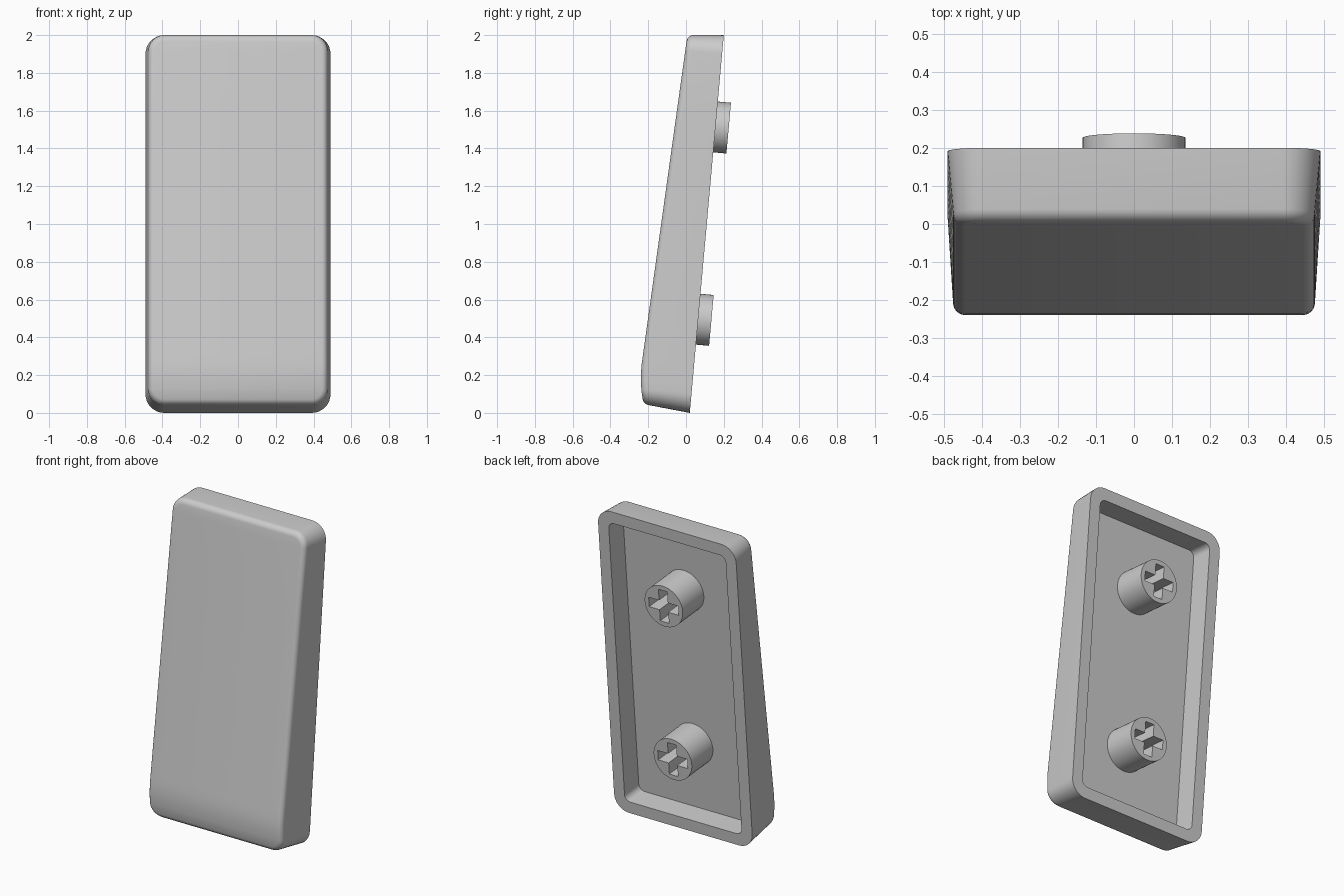
import bpy, bmesh, math
from mathutils import Matrix, Vector

if "Cube" in bpy.data.objects:
    bpy.data.objects.remove(bpy.data.objects["Cube"])

TILT = math.atan(0.09)            # lean of the open back plane
C, S = math.cos(TILT), math.sin(TILT)

grey = bpy.data.materials.new("light_grey")
grey.diffuse_color = (0.6, 0.6, 0.6, 1)
grey.use_nodes = True
grey.node_tree.nodes["Principled BSDF"].inputs["Base Color"].default_value = grey.diffuse_color


def back(x, u, n):
    """Point on the leaning back plane: u runs up it, n points out of it."""
    return Vector((x, 0.02 + S * u + C * n, C * u - S * n))


def front_y(z):
    """Side profile of the front: straight slope, curling back at the foot."""
    return -0.24 + 0.139 * (z - 0.22) + 0.8 * max(0, 0.27 - z) ** 2


def outline(w, lo, hi, r, n=8):
    """Rounded rectangle: right half bottom to top, then left half back down."""
    right = []
    for i in range(n + 1):
        a = math.pi / 2 * (i / n - 1)
        right.append((w - r + r * math.cos(a), lo + r + r * math.sin(a)))
    for f in (0.025, 0.05, 0.075, 0.1, 0.13, 0.2, 0.4, 0.6, 0.8):
        right.append((w, lo + r + f * (hi - lo - 2 * r)))
    for i in range(n + 1):
        a = math.pi / 2 * i / n
        right.append((w - r + r * math.cos(a), hi - r + r * math.sin(a)))
    return right + [(-x, z) for x, z in reversed(right)]


def finish(name, bm):
    bmesh.ops.recalc_face_normals(bm, faces=bm.faces)
    me = bpy.data.meshes.new(name)
    bm.to_mesh(me)
    bm.free()
    ob = bpy.data.objects.new(name, me)
    bpy.context.collection.objects.link(ob)
    me.materials.append(grey)
    return ob


def smooth(ob):
    bpy.ops.object.select_all(action='DESELECT')
    ob.select_set(True)
    bpy.context.view_layer.objects.active = ob
    bpy.ops.object.shade_smooth_by_angle(angle=math.radians(35))


# Shell: rings run from the filleted front, over the rim, into the cavity
rings = []
E = 0.032
for k in range(6, -1, -1):
    a = math.pi / 2 * k / 6
    d = E * (1 - math.cos(a))
    pts = outline(0.475 - d, 0.04 + d, 2.0 - d, 0.085 - d)
    rings.append([Vector((x, front_y(z) + E * (1 - math.sin(a)), z)) for x, z in pts])
rings.append([back(x, u, 0) for x, u in outline(0.49, 0, 2 / C, 0.1)])
for depth in (0, -0.145):
    rings.append([back(x, u, depth) for x, u in outline(0.415, 0.075, 1.932, 0.04)])

bm = bmesh.new()
vr = [[bm.verts.new(p) for p in ring] for ring in rings]
N = len(vr[0])
for a, b in zip(vr, vr[1:]):
    for i in range(N):
        j = (i + 1) % N
        bm.faces.new((a[i], a[j], b[j], b[i]))
for i in range(N // 2 - 1):       # front surface, strips from side to side
    bm.faces.new((vr[0][i], vr[0][i + 1], vr[0][N - 2 - i], vr[0][N - 1 - i]))
bm.faces.new(vr[-1])              # cavity floor
smooth(finish("shell", bm))


def prism(name, pts, u0, n0, n1):
    """Extrude a flat outline along the back plane's normal."""
    bm = bmesh.new()
    lo = [bm.verts.new(back(x, u0 + v, n0)) for x, v in pts]
    hi = [bm.verts.new(back(x, u0 + v, n1)) for x, v in pts]
    bm.faces.new(lo)
    bm.faces.new(hi)
    for i in range(len(pts)):
        j = (i + 1) % len(pts)
        bm.faces.new((lo[i], lo[j], hi[j], hi[i]))
    return finish(name, bm)


# Mounting stems with a cross-shaped socket
circle = [(0.135 * math.cos(math.tau * i / 48), 0.135 * math.sin(math.tau * i / 48))
          for i in range(48)]
L, W = 0.105, 0.031
arm = [(L, -W), (L, W), (W, W)]
cross = []
for q in range(4):
    rot = Matrix.Rotation(q * math.pi / 2, 2)
    cross += [tuple(rot @ Vector(p)) for p in arm]

for name, u in (("lower_stem", 0.498), ("upper_stem", 1.52)):
    stem = prism(name, circle, u, -0.15, 0.07)
    cutter = prism("socket_cutter", cross, u, -0.12, 0.12)
    cutter.hide_render = True
    mod = stem.modifiers.new("socket", 'BOOLEAN')
    mod.operation = 'DIFFERENCE'
    mod.solver = 'EXACT'
    mod.object = cutter
    bpy.context.view_layer.objects.active = stem
    bpy.ops.object.modifier_apply(modifier=mod.name)
    bpy.data.objects.remove(cutter)
    smooth(stem)
